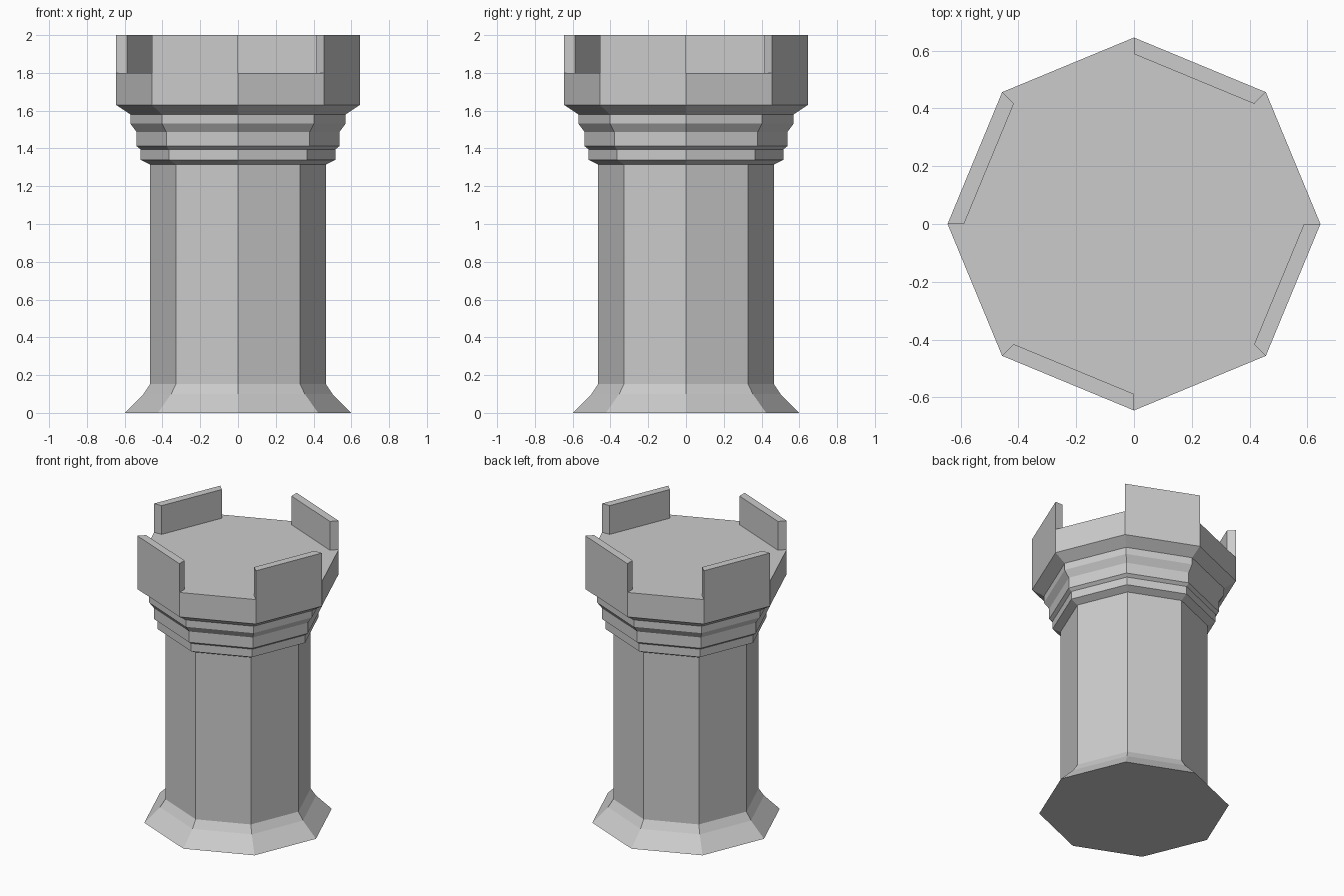
import bpy, bmesh
from math import cos, sin, radians

if "Cube" in bpy.data.objects:
    bpy.data.objects.remove(bpy.data.objects["Cube"])


def ring(bm, r, z):
    return [bm.verts.new((r * cos(radians(45 * i)), r * sin(radians(45 * i)), z)) for i in range(8)]


def finish(bm, name):
    bmesh.ops.recalc_face_normals(bm, faces=bm.faces)
    mesh = bpy.data.meshes.new(name)
    bm.to_mesh(mesh)
    bm.free()
    bpy.context.collection.objects.link(bpy.data.objects.new(name, mesh))


# Octagonal tower: (corner radius, height) from base to platform
profile = [(0.6, 0), (0.5, 0.1), (0.465, 0.153), (0.465, 1.315), (0.515, 1.34),
           (0.515, 1.395), (0.537, 1.412), (0.537, 1.487), (0.57, 1.532),
           (0.57, 1.58), (0.645, 1.63), (0.645, 1.8)]
bm = bmesh.new()
rings = [ring(bm, r, z) for r, z in profile]
for a, b in zip(rings, rings[1:]):
    for i in range(8):
        j = (i + 1) % 8
        bm.faces.new((a[i], a[j], b[j], b[i]))
bm.faces.new(rings[0])
bm.faces.new(rings[-1])
finish(bm, "tower_body")

# Mitred battlement walls on every other side
for k in range(4):
    bm = bmesh.new()
    corners = [(0.645, 45), (0.645, 90), (0.588, 90), (0.588, 45)]
    base = bm.faces.new([bm.verts.new((r * cos(radians(a + 90 * k)), r * sin(radians(a + 90 * k)), 1.8))
                         for r, a in corners])
    top = bmesh.ops.extrude_face_region(bm, geom=[base], use_keep_orig=True)["geom"]
    bmesh.ops.translate(bm, vec=(0, 0, 0.2), verts=[v for v in top if isinstance(v, bmesh.types.BMVert)])
    finish(bm, f"battlement_{k + 1}")
